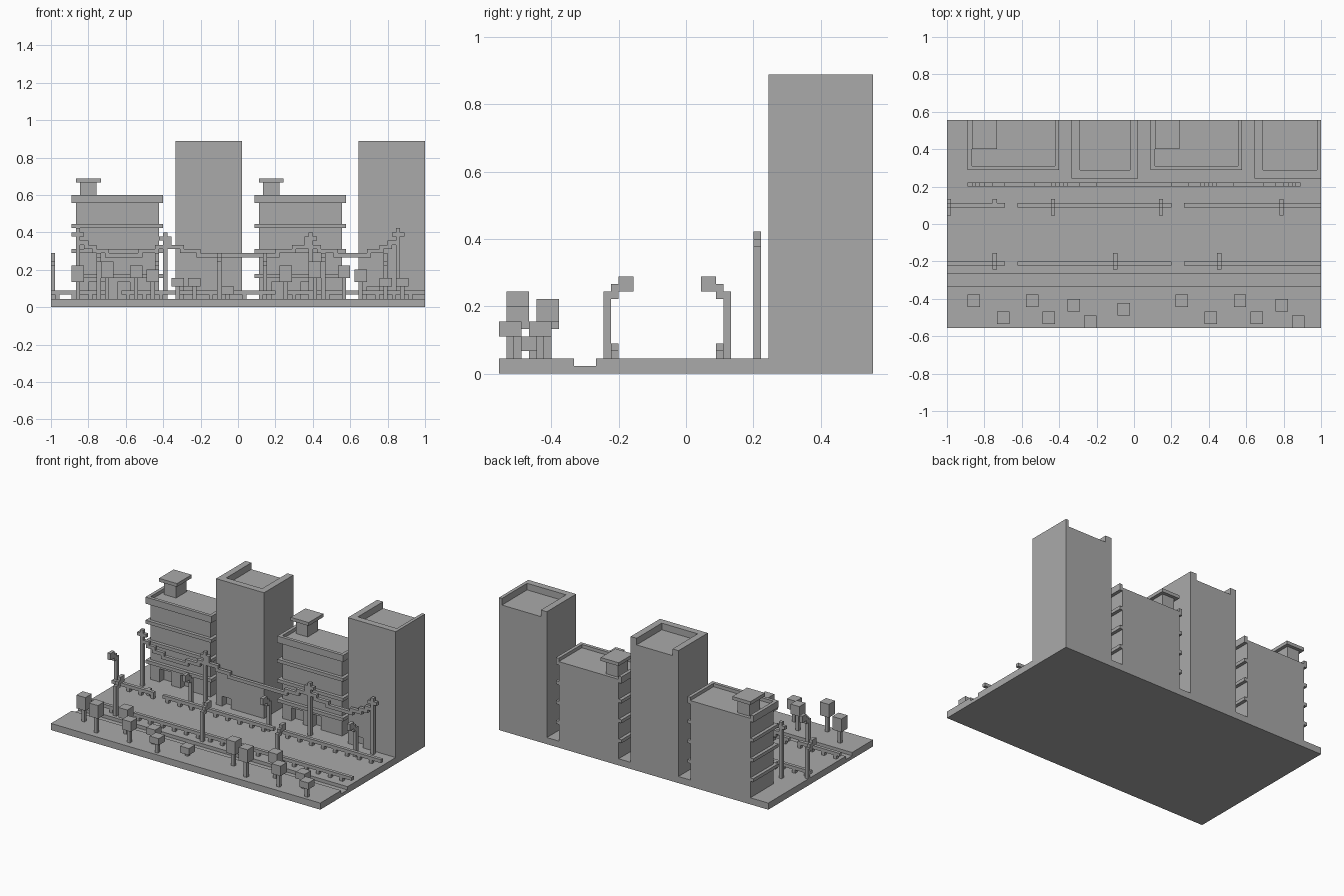
import bpy
import bmesh
from mathutils import Matrix, Vector

UNIT = 1 / 45  # size of one block

cube = bpy.data.objects.get("Cube")
if cube:
    bpy.data.objects.remove(cube, do_unlink=True)

grey = bpy.data.materials.new("plain_grey")
grey.use_nodes = True
grey.diffuse_color = (0.4, 0.4, 0.4, 1)
grey.node_tree.nodes["Principled BSDF"].inputs["Base Color"].default_value = (0.4, 0.4, 0.4, 1)


def build(name, boxes):
    """One object from boxes given as (x0, x1, y0, y1, z0, z1) in blocks."""
    bm = bmesh.new()
    for x0, x1, y0, y1, z0, z1 in boxes:
        low, high = Vector((x0, y0, z0)), Vector((x1, y1, z1))
        place = Matrix.Translation((low + high) / 2 * UNIT) @ Matrix.Diagonal((high - low) * UNIT).to_4x4()
        bmesh.ops.create_cube(bm, size=1, matrix=place)
    mesh = bpy.data.meshes.new(name)
    bm.to_mesh(mesh)
    bm.free()
    mesh.materials.append(grey)
    obj = bpy.data.objects.new(name, mesh)
    bpy.context.collection.objects.link(obj)


def ground_floor(x0, x1, front, top, doors):
    """Back core plus piers that leave door recesses in the front."""
    boxes = [(x0, x1, front + 2, 25, 2, top)]
    edge = x0
    for a, b in doors:
        boxes.append((edge, a, front, front + 2, 2, top))
        edge = b
    boxes.append((edge, x1, front, front + 2, 2, top))
    return boxes


def rim(x0, x1, front, z0, z1, width, right):
    """Parapet on three sides, open at the back."""
    return [(x0, x1, front, front + width, z0, z1),
            (x0, x0 + width, front + width, 25, z0, z1),
            (x1 - right, x1, front + width, 25, z0, z1)]


# Ground with a gutter
build("ground", [(-45, 45, -25, 25, 0, 1), (-45, 45, -25, -15, 1, 2), (-45, 45, -12, 25, 1, 2)])

# Apartment blocks with floor ledges and a roof hut
for side, x in (("right", -40), ("left", 4)):
    body = ground_floor(x + 1, x + 21, 14, 6, [(x + 4, x + 8), (x + 11, x + 14)])
    body.append((x + 1, x + 21, 14, 25, 6, 25))
    build(side + "_apartment_walls", body)
    build(side + "_apartment_ledges", [(x, x + 22, 13, 25, z, z + 1) for z in (7, 13, 19)])
    build(side + "_apartment_roof", [(x, x + 22, 13, 25, 25, 26)] + rim(x, x + 22, 13, 26, 27, 1, 1))
    build(side + "_roof_hut", [(x + 2, x + 6, 19, 24, 26, 30), (x + 1, x + 7, 18, 25, 30, 31)])

# Towers
for side, x, right in (("middle", -15, 2), ("left", 29, 1)):
    tower = ground_floor(x, x + 16, 11, 5, [(x + 2, x + 5)])
    tower.append((x, x + 16, 11, 25, 5, 38))
    build(side + "_tower", tower + rim(x, x + 16, 11, 38, 40, 2, right))

# Guard rails on both sides of the road
for name, y in (("back", 4), ("front", -10)):
    boxes = []
    for a, b in ((-45, -31), (-28, 9), (12, 45)):
        boxes.append((a, b, y, y + 1, 3, 4))
        boxes += [(p, p + 1, y, y + 1, 2, 3) for p in range(a + 1, b, 4)]
    build(name + "_guard_rail", boxes)
build("bollard", [(-34, -33, 5, 6, 2, 4)])


def lamp(name, x, y, step):
    """Street lamp at column y, reaching over the road along step."""
    def span(a, b):
        return tuple(sorted((y + step * a, y + step * b)))
    build(name, [(x, x + 1, *span(-0.5, 0.5), 2, 11),
                 (x, x + 1, *span(0.5, 1.5), 10, 12),
                 (x, x + 1, *span(1.5, 3.5), 11, 13)])


for x in (-45, -20, 6, 35):
    lamp("back_street_lamp", x, 5.5, -1)
for x in (-34, -5, 20):
    lamp("front_street_lamp", x, -10.5, 1)

# Utility poles with crossarms
poles = [(-39, 19), (-18, 18), (17, 18), (38, 19)]
for x, top in poles:
    build("utility_pole", [(x, x + 1, 9, 10, 2, top), (x - 1, x, 9, 10, top - 2, top - 1),
                           (x + 1, x + 2, 9, 10, top - 2, top - 1)])

# Sagging wires in block steps
for (a, top_a), (b, top_b) in zip(poles, poles[1:]):
    boxes = []
    last = None
    for x in range(a + 1, b):
        t = (x - a) / (b - a)
        z = round(top_a + (top_b - top_a) * t - 3 - 3.4 * 4 * t * (1 - t))
        if last and last[5] == z + 1:
            last[1] = x + 1
        else:
            last = [x, x + 1, 9, 10, z, z + 1]
            boxes.append(last)
    # overlap each step by one block so the wire stays joined
    for p, q in zip(boxes, boxes[1:]):
        p[1] = q[0] + (1 if q[4] > p[4] else 0)
        q[0] = q[0] - (1 if q[4] < p[4] else 0)
    build("wire", boxes)

# Street trees: x, y of the crown corner, crown bottom and top
row = [(-40, -20, 6, 10), (-33, -24, 7, 11), (-26, -20, 7, 10),
       (-22, -24, 6, 9), (-16, -21, 5, 7), (-12, -25, 5, 7)]
trees = row + [(-4, -22, 3, 5)] + [(x + 50, y, a, b) for x, y, a, b in row]
for x, y, low, top in trees:
    build("tree", [(x + 1, x + 2, y + 1, y + 2, 2, low), (x, x + 3, y, y + 3, low, top)])
